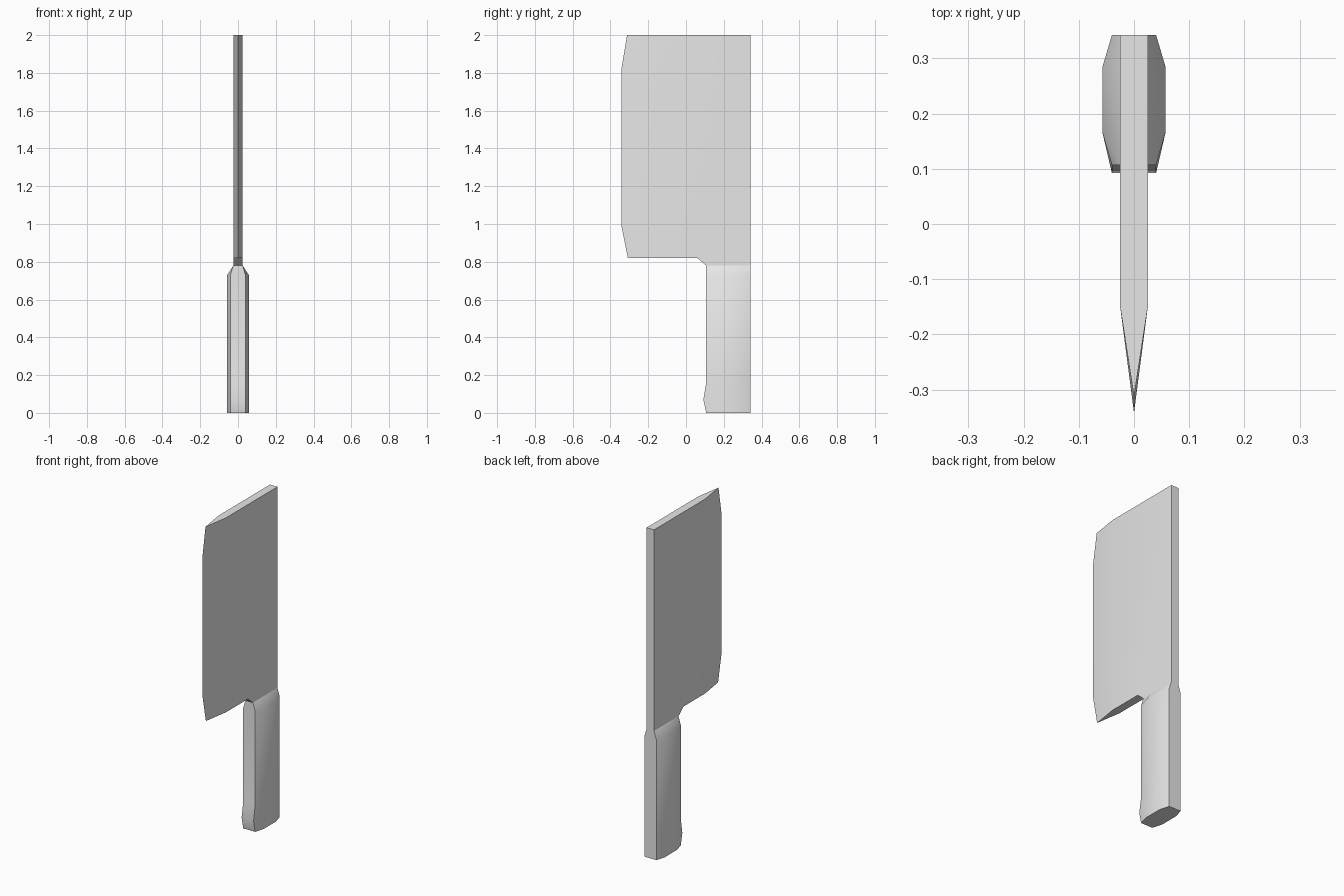
import bpy, bmesh, math

old = bpy.data.objects.get("Cube")
if old:
    bpy.data.objects.remove(old, do_unlink=True)

grey = bpy.data.materials.new("plain_grey")
grey.use_nodes = True
colour = (0.8, 0.8, 0.8, 1)
grey.diffuse_color = colour
grey.node_tree.nodes["Principled BSDF"].inputs["Base Color"].default_value = colour

BACK, HALF = 0.342, 0.025   # spine position, half the blade thickness


def finish(bm, name):
    """Weld, orient and smooth a mesh, then add it to the scene."""
    bmesh.ops.remove_doubles(bm, verts=bm.verts, dist=0.0005)
    bmesh.ops.recalc_face_normals(bm, faces=bm.faces)
    mesh = bpy.data.meshes.new(name)
    bm.to_mesh(mesh)
    bm.free()
    mesh.materials.append(grey)
    ob = bpy.data.objects.new(name, mesh)
    bpy.context.collection.objects.link(ob)
    bpy.ops.object.select_all(action='DESELECT')
    ob.select_set(True)
    bpy.context.view_layer.objects.active = ob
    bpy.ops.object.shade_smooth_by_angle(angle=math.radians(40))


# Blade: a flat slab whose front tapers to a sharp cutting edge
GRIND = -0.15
flat = [(GRIND, 2), (BACK, 2), (BACK, 0.78), (0.107, 0.78), (0.06, 0.82), (GRIND, 0.82)]
edge = [(-0.312, 2), (-0.342, 1.82), (-0.342, 0.99), (-0.308, 0.82)]
bm = bmesh.new()
sides = []
for s in (-1, 1):
    slab = [bm.verts.new((s * HALF, y, z)) for y, z in flat]
    tips = [bm.verts.new((0, y, z)) for y, z in edge]
    inner = [bm.verts.new((s * HALF, GRIND, z)) for y, z in edge[1:3]]
    grind = [slab[0]] + inner + [slab[-1]]
    bm.faces.new(slab + inner[::-1])
    for i in range(3):
        bm.faces.new((grind[i], tips[i], tips[i + 1], grind[i + 1]))
    sides.append((slab, tips))
(slab_a, tips_a), (slab_b, tips_b) = sides
for i in range(5):
    if i != 2:      # the neck stays open where the handle joins
        bm.faces.new((slab_a[i], slab_a[i + 1], slab_b[i + 1], slab_b[i]))
for k, t in ((0, 0), (-1, -1)):
    bm.faces.new((slab_a[k], tips_a[t], slab_b[k]))
finish(bm, "blade")

# Handle: eight-sided grip with a flared heel, pinched to the blade at the top
# Each section: height, front position, half width at ends, half width at middle
sections = [(0, 0.107, 0.04, 0.057), (0.07, 0.092, 0.04, 0.057),
            (0.16, 0.107, 0.04, 0.057), (0.73, 0.107, 0.04, 0.057),
            (0.78, 0.107, HALF, HALF)]
bm = bmesh.new()
rings = []
for z, front, end, mid in sections:
    half = [(end, front), (mid, 0.165), (mid, 0.285), (end, BACK)]
    loop = half + [(-x, y) for x, y in reversed(half)]
    rings.append([bm.verts.new((x, y, z)) for x, y in loop])
for a, b in zip(rings, rings[1:]):
    for i in range(8):
        j = (i + 1) % 8
        bm.faces.new((a[i], a[j], b[j], b[i]))
bm.faces.new(rings[0])
finish(bm, "handle")
